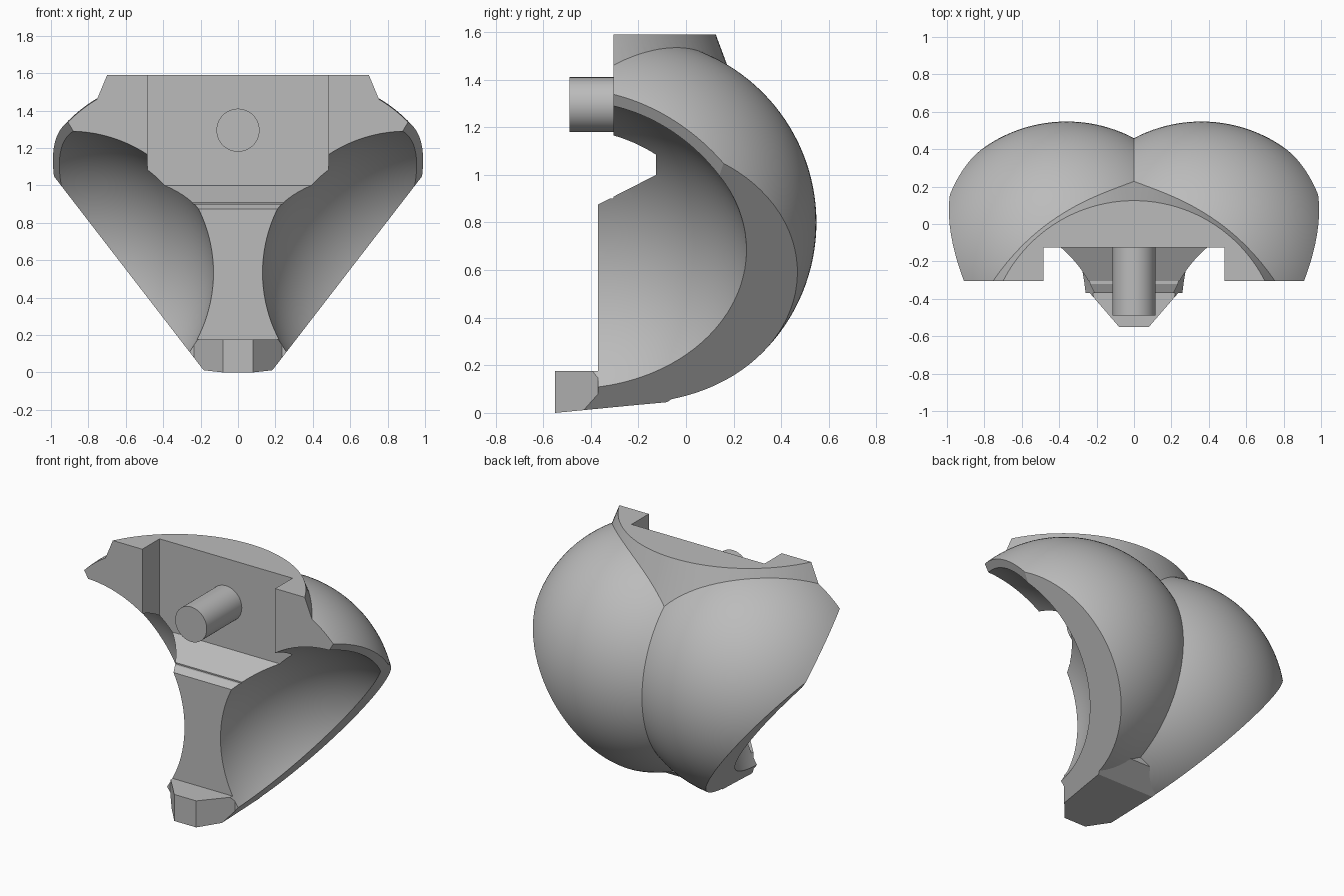
import bpy, bmesh
from math import radians, pi
from mathutils import Vector, Matrix

cube = bpy.data.objects.get("Cube")
if cube:
    bpy.data.objects.remove(cube, do_unlink=True)

grey = bpy.data.materials.new("plain_grey")
grey.use_nodes = True
colour = (0.5, 0.5, 0.5, 1)
grey.diffuse_color = colour
grey.node_tree.nodes["Principled BSDF"].inputs["Base Color"].default_value = colour


def finish(bm, name):
    bmesh.ops.recalc_face_normals(bm, faces=bm.faces)
    mesh = bpy.data.meshes.new(name)
    bm.to_mesh(mesh)
    bm.free()
    mesh.materials.append(grey)
    obj = bpy.data.objects.new(name, mesh)
    bpy.context.collection.objects.link(obj)
    return obj


def ball(name, centre, radius):
    bm = bmesh.new()
    bmesh.ops.create_uvsphere(bm, u_segments=128, v_segments=64, radius=radius,
                              matrix=Matrix.Translation(centre))
    return finish(bm, name)


def cone(name, centre, r_low, r_high, depth, turn=0):
    bm = bmesh.new()
    bmesh.ops.create_cone(bm, cap_ends=True, segments=128, radius1=r_low, radius2=r_high, depth=depth,
                          matrix=Matrix.Translation(centre) @ Matrix.Rotation(turn, 4, "X"))
    return finish(bm, name)


def prism(name, profile, half_width):
    """Extrude a (y, z) outline across x."""
    bm = bmesh.new()
    face = bm.faces.new([bm.verts.new((-half_width, y, z)) for y, z in profile])
    side = bmesh.ops.extrude_face_region(bm, geom=[face])["geom"]
    bmesh.ops.translate(bm, vec=(2 * half_width, 0, 0),
                        verts=[v for v in side if isinstance(v, bmesh.types.BMVert)])
    return finish(bm, name)


def slab(name, point, normal, size):
    """Block whose inner face lies on the plane through point."""
    n = Vector(normal).normalized()
    bm = bmesh.new()
    bmesh.ops.create_cube(bm, size=size, matrix=Matrix.Translation(Vector(point) + n * size / 2)
                          @ n.to_track_quat("Z", "Y").to_matrix().to_4x4())
    return finish(bm, name)


def activate(obj):
    bpy.ops.object.select_all(action="DESELECT")
    obj.select_set(True)
    bpy.context.view_layer.objects.active = obj


def combine(target, other, operation):
    activate(target)
    mod = target.modifiers.new("combine", "BOOLEAN")
    mod.operation, mod.solver, mod.object = operation, "EXACT", other
    bpy.ops.object.modifier_apply(modifier=mod.name)
    bpy.data.objects.remove(other, do_unlink=True)


# Left lobe of the shell, trimmed flat in front
shell = ball("double_lobed_shell", (0.36, -0.225, 0.8), 0.773)
combine(shell, slab("front_trim", (0, -0.37, 0.8), (0, -1, 0), 4), "DIFFERENCE")

# Flared plate on top
combine(shell, cone("top_plate", (0, -0.66, 1.395), 0.93, 0.785, 0.39), "UNION")

# Chamfered foot at the bottom
foot = prism("foot", [(-0.55, 0.175), (-0.55, 0), (-0.22, 0.032), (-0.08, 0.045),
                      (0.06, 0.14), (0.06, 0.175)], 0.4)
combine(foot, slab("foot_chamfer", (0.08, -0.55, 0.1), (0.22, -0.19, 0), 2), "DIFFERENCE")
combine(shell, foot, "UNION")

# Round hollow, upper front face and mounting recess
combine(shell, ball("hollow", (0.9, -0.482, 0.533), 0.777), "DIFFERENCE")
combine(shell, prism("upper_trim", [(-2, 0.9), (-0.305, 0.9), (-0.305, 2), (-2, 2)], 2), "DIFFERENCE")
combine(shell, prism("recess", [(-1, 0.875), (-0.37, 0.875), (-0.125, 1), (-0.125, 1.8),
                                (-1, 1.8)], 0.485), "DIFFERENCE")

# Slanted side cut and the narrow lip above it
combine(shell, slab("side_cut", (0.58, 0, 0.525), (0.7915, 0, -0.611), 4), "DIFFERENCE")
combine(shell, slab("lip_cut", (0.91, -0.305, 1.34), (0.698, -0.37, -0.41), 1.6), "DIFFERENCE")

# Mirror the half across the middle
activate(shell)
mirror = shell.modifiers.new("mirror", "MIRROR")
mirror.use_bisect_axis[0] = True
mirror.use_clip = True
bpy.ops.object.modifier_apply(modifier=mirror.name)

# Round peg in the recess
peg = cone("mounting_peg", (0, -0.3, 1.295), 0.115, 0.115, 0.38, pi / 2)

for obj in (shell, peg):
    activate(obj)
    bpy.ops.object.shade_smooth_by_angle(angle=radians(20))
